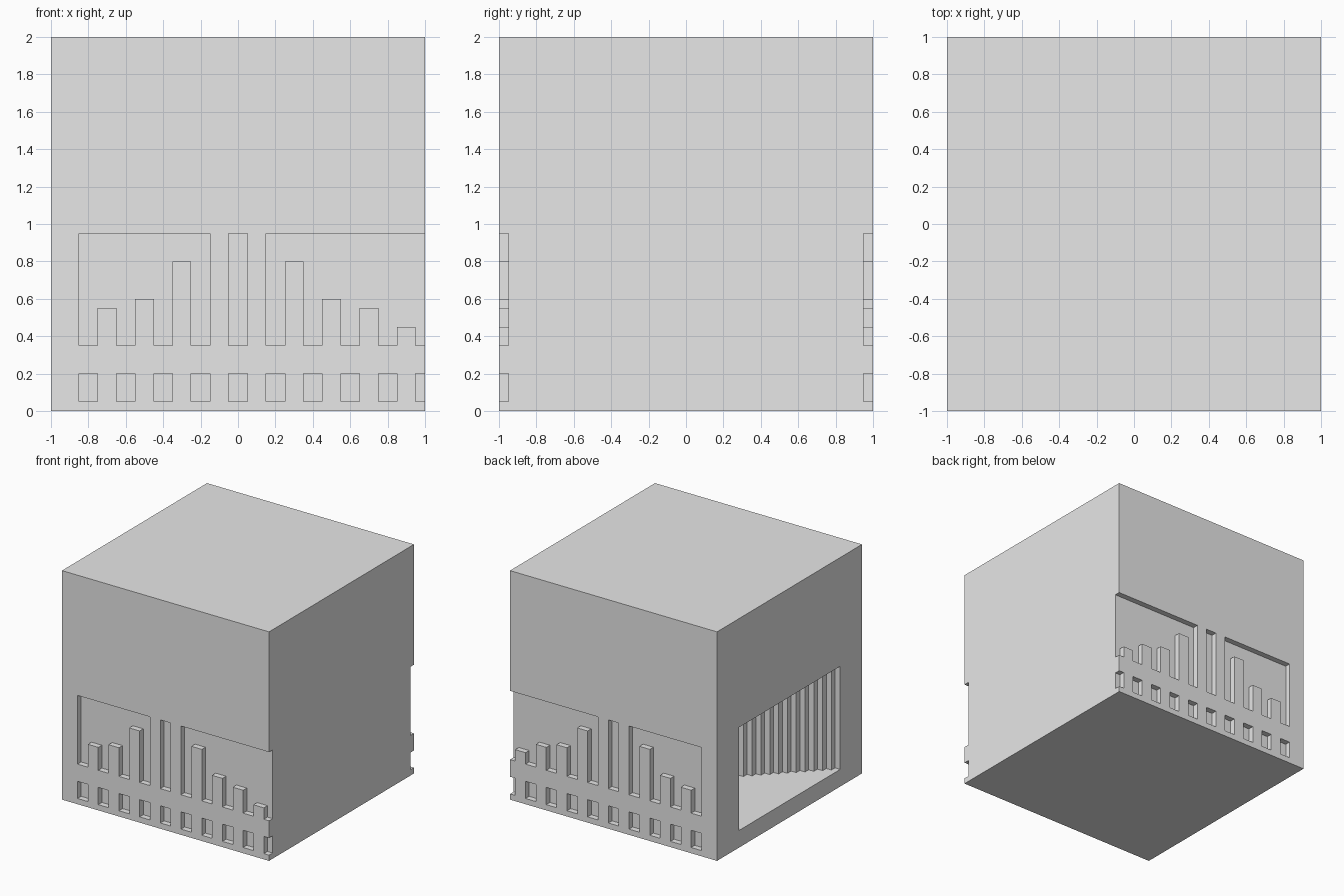
import bpy
import bmesh
from mathutils import Vector

cube = bpy.data.objects.get("Cube")
if cube:
    bpy.data.objects.remove(cube, do_unlink=True)

STEP = 0.05      # module of the whole design
OVER = 0.1       # how far cutters stick out of the block

grey = bpy.data.materials.new("plain grey")
grey.use_nodes = True
grey.diffuse_color = (0.8, 0.8, 0.8, 1)
grey.node_tree.nodes["Principled BSDF"].inputs["Base Color"].default_value = (0.8, 0.8, 0.8, 1)


def prism(bm, points, offset):
    """Closed prism from a flat outline pushed along offset."""
    face = bm.faces.new([bm.verts.new(p) for p in points])
    result = bmesh.ops.extrude_face_region(bm, geom=[face], use_keep_orig=True)
    moved = [g for g in result["geom"] if isinstance(g, bmesh.types.BMVert)]
    bmesh.ops.translate(bm, verts=moved, vec=Vector(offset))


def make_object(name, bm):
    bmesh.ops.recalc_face_normals(bm, faces=bm.faces)
    mesh = bpy.data.meshes.new(name)
    bm.to_mesh(mesh)
    bm.free()
    mesh.materials.append(grey)
    obj = bpy.data.objects.new(name, mesh)
    bpy.context.collection.objects.link(obj)
    return obj


def skyline(x0, x1, bars):
    """Recess outline whose lower edge steps up over each bar (centre, top)."""
    low, high = 0.35, 0.95
    pts = [(x0, low)]
    for c, top in bars:
        pts += [(c - STEP, low), (c - STEP, top), (c + STEP, top), (c + STEP, low)]
    return pts + [(x1, low), (x1, high), (x0, high)]


def box_outline(x0, x1, z0, z1):
    return [(x0, z0), (x1, z0), (x1, z1), (x0, z1)]


# Facade pattern: two skyline recesses, a central slot, a row of small windows
edge = 1 + OVER
outlines = [
    skyline(-0.85, -0.15, [(-0.7, 0.55), (-0.5, 0.6), (-0.3, 0.8)]),
    skyline(0.15, edge, [(0.3, 0.8), (0.5, 0.6), (0.7, 0.55), (0.9, 0.45)]),
    box_outline(-STEP, STEP, 0.35, 0.95),
]
for i in range(10):
    c = -0.8 + 0.2 * i
    outlines.append(box_outline(c - STEP, edge if i == 9 else c + STEP, 0.05, 0.2))

cut = bmesh.new()
for side in (-1, 1):  # same pattern on front and back
    for outline in outlines:
        prism(cut, [(x, side * (1 - STEP), z) for x, z in outline],
              (0, side * (STEP + OVER), 0))

# Alcove in the side wall, narrowing inward in vertical steps
half = []
for k in range(14):
    y = 0.7 - k * STEP
    start = -1 - OVER if k == 0 else -1 + k * STEP
    half += [(start, y), (-1 + (k + 1) * STEP, y)]
plan = half + [(x, -y) for x, y in reversed(half)]
prism(cut, [(x, y, 0.15) for x, y in plan], (0, 0, 0.9))
cutter = make_object("recess_cutter", cut)
cutter.hide_render = True

# Main block
bm = bmesh.new()
bmesh.ops.create_cube(bm, size=2)
bmesh.ops.translate(bm, verts=bm.verts, vec=(0, 0, 1))
block = make_object("building_block", bm)

mod = block.modifiers.new("recesses", 'BOOLEAN')
mod.operation = 'DIFFERENCE'
mod.solver = 'EXACT'
mod.object = cutter
bpy.context.view_layer.objects.active = block
bpy.ops.object.modifier_apply(modifier=mod.name)
bpy.data.objects.remove(cutter, do_unlink=True)
